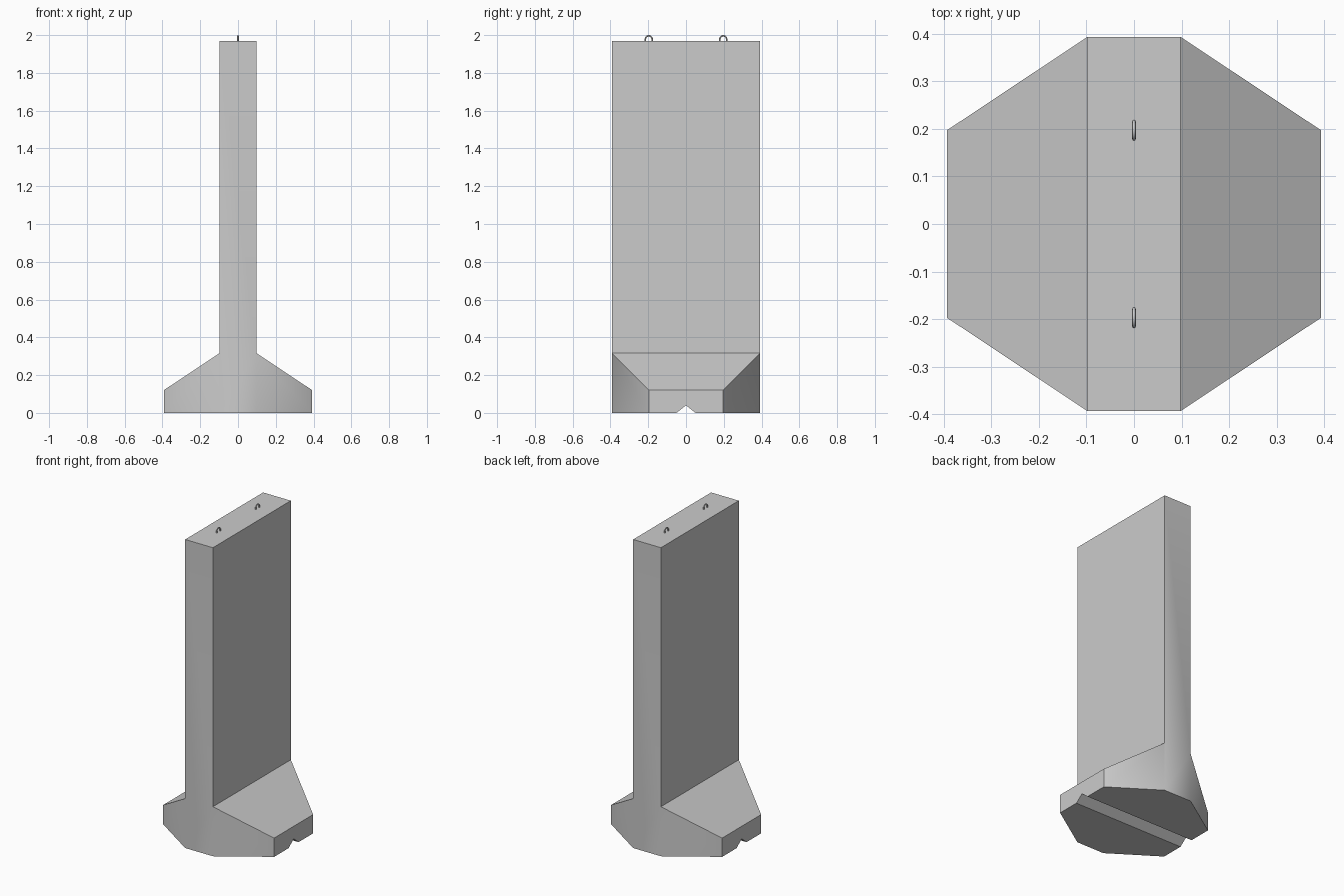
import bpy, bmesh, math
from mathutils import Vector

if "Cube" in bpy.data.objects:
    bpy.data.objects.remove(bpy.data.objects["Cube"])

W, D, H = 0.098, 0.393, 1.97      # wall half thickness, half width, height
CY = 0.197                        # half length of the foot's outer edge
TOE, HEEL = 0.12, 0.316           # foot height at the outer edge and at the wall


def extrude_profile(name, points, offset):
    """Fill a profile and extrude it into a closed solid."""
    bm = bmesh.new()
    face = bm.faces.new([bm.verts.new(p) for p in points])
    geom = bmesh.ops.extrude_face_region(bm, geom=[face])["geom"]
    verts = [g for g in geom if isinstance(g, bmesh.types.BMVert)]
    bmesh.ops.translate(bm, vec=offset, verts=verts)
    bmesh.ops.recalc_face_normals(bm, faces=bm.faces)
    mesh = bpy.data.meshes.new(name)
    bm.to_mesh(mesh)
    bm.free()
    ob = bpy.data.objects.new(name, mesh)
    bpy.context.collection.objects.link(ob)
    return ob


# Wall and sloping foot as one inverted T profile
half = [(D, 0), (D, TOE), (W, HEEL), (W, H)]
outline = half + [(-x, z) for x, z in reversed(half)]
wall = extrude_profile("wall_with_foot", [(x, -D, z) for x, z in outline], (0, 2 * D, 0))

# Cut the four foot corners off at an angle
bm = bmesh.new()
bm.from_mesh(wall.data)
for sx in (-1, 1):
    for sy in (-1, 1):
        cut = bmesh.ops.bisect_plane(
            bm, geom=bm.verts[:] + bm.edges[:] + bm.faces[:], dist=1e-5,
            plane_co=(sx * D, sy * CY, 0),
            plane_no=Vector((sx * (D - CY), sy * (D - W), 0)).normalized(),
            clear_outer=True)["geom_cut"]
        edges = [e for e in bm.edges if e.is_boundary]
        bmesh.ops.holes_fill(bm, edges=edges, sides=0)
bmesh.ops.recalc_face_normals(bm, faces=bm.faces)
bm.to_mesh(wall.data)
bm.free()

# V groove along the underside
groove = extrude_profile("groove_cutter",
                         [(-0.5, -0.1, -0.04), (-0.5, 0.1, -0.04), (-0.5, 0, 0.04)], (1, 0, 0))
groove.hide_render = True
groove.hide_set(True)
mod = wall.modifiers.new("groove", "BOOLEAN")
mod.operation, mod.solver, mod.object = "DIFFERENCE", "EXACT", groove
bpy.context.view_layer.objects.active = wall
wall.select_set(True)
bpy.ops.object.modifier_apply(modifier=mod.name)
bpy.data.objects.remove(groove)
bpy.ops.object.shade_smooth_by_angle(angle=math.radians(36))

# Two wire lifting loops on the top
R, WIRE = 0.018, 0.004
for name, y in (("front_lifting_loop", -CY), ("back_lifting_loop", CY)):
    top = 2.0 - WIRE - R
    path = [(0, y + R, H - 0.01)]
    path += [(0, y + R * math.cos(a), top + R * math.sin(a))
             for a in (math.pi * i / 12 for i in range(13))]
    path += [(0, y - R, H - 0.01)]
    curve = bpy.data.curves.new(name, "CURVE")
    curve.dimensions = "3D"
    curve.bevel_depth, curve.bevel_resolution = WIRE, 2
    curve.use_fill_caps = True
    spline = curve.splines.new("POLY")
    spline.points.add(len(path) - 1)
    for point, co in zip(spline.points, path):
        point.co = (*co, 1)
    spline.use_smooth = True
    bpy.context.collection.objects.link(bpy.data.objects.new(name, curve))
